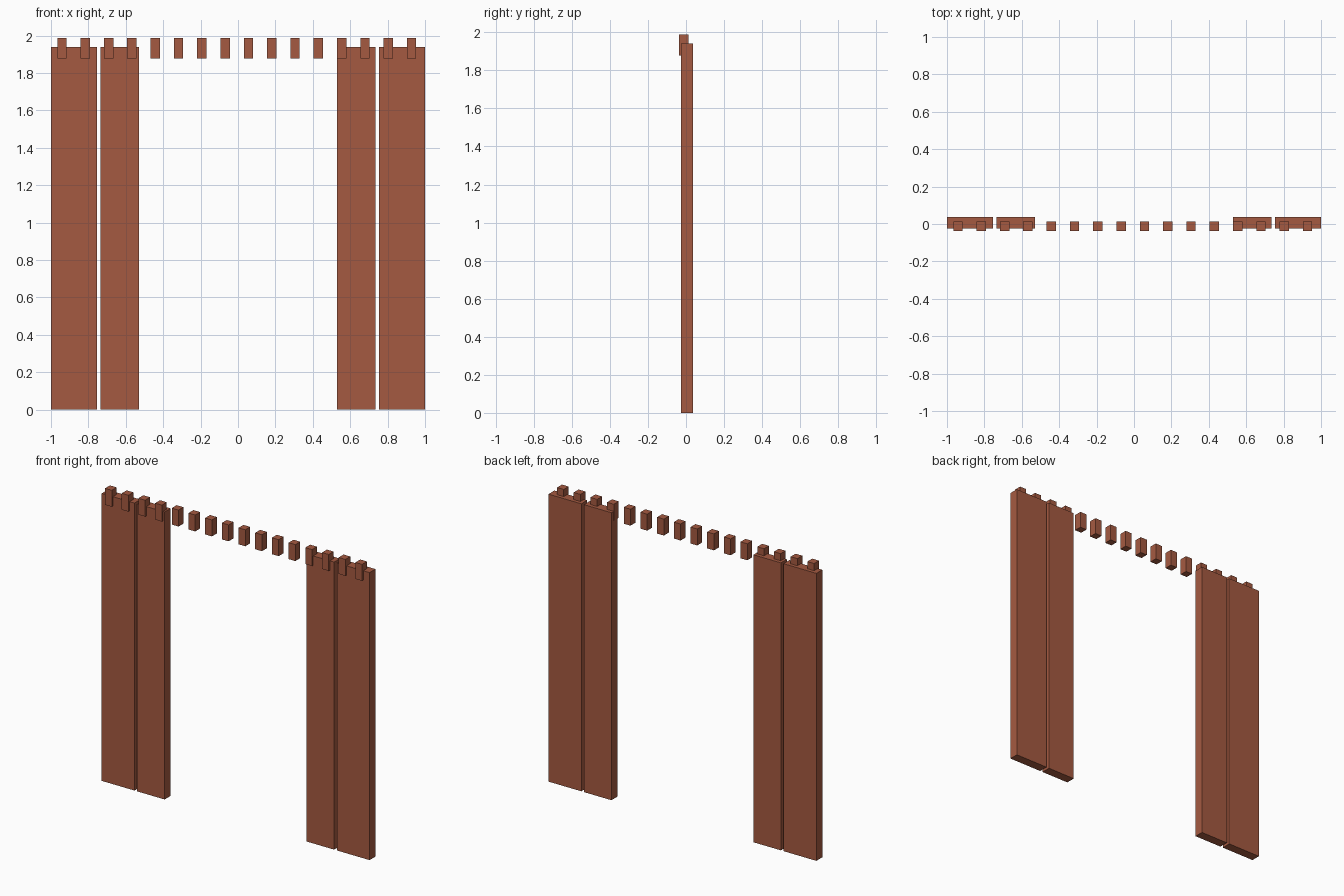
import bpy

if "Cube" in bpy.data.objects:
    bpy.data.objects.remove(bpy.data.objects["Cube"])

# One flat colour
brick = bpy.data.materials.new("brick_red_brown")
brick.diffuse_color = (0.376, 0.102, 0.053, 1)
brick.use_nodes = True
brick.node_tree.nodes["Principled BSDF"].inputs["Base Color"].default_value = brick.diffuse_color


def box(name, x, y, z):
    """Axis-aligned box from (min, max) pairs."""
    bpy.ops.mesh.primitive_cube_add(size=1)
    ob = bpy.context.object
    ob.name = name
    for v in ob.data.vertices:
        v.co = [lo if c < 0 else hi for c, (lo, hi) in zip(v.co, (x, y, z))]
    ob.data.materials.append(brick)
    return ob


# Tall wall panels, a wide and a narrow one on each side
PANEL_Y, PANEL_Z = (-0.025, 0.038), (0, 1.94)
for label, lo, hi in (("outer", 0.755, 1.0), ("inner", 0.53, 0.735)):
    box(f"{label}_panel_right", (lo, hi), PANEL_Y, PANEL_Z)
    box(f"{label}_panel_left", (-hi, -lo), PANEL_Y, PANEL_Z)

# Row of small cornice blocks along the top
for i in range(16):
    cx = -0.941 + i * 0.1246
    box(f"cornice_block_{i + 1}", (cx - 0.025, cx + 0.025), (-0.038, 0.014), (1.877, 1.988))
